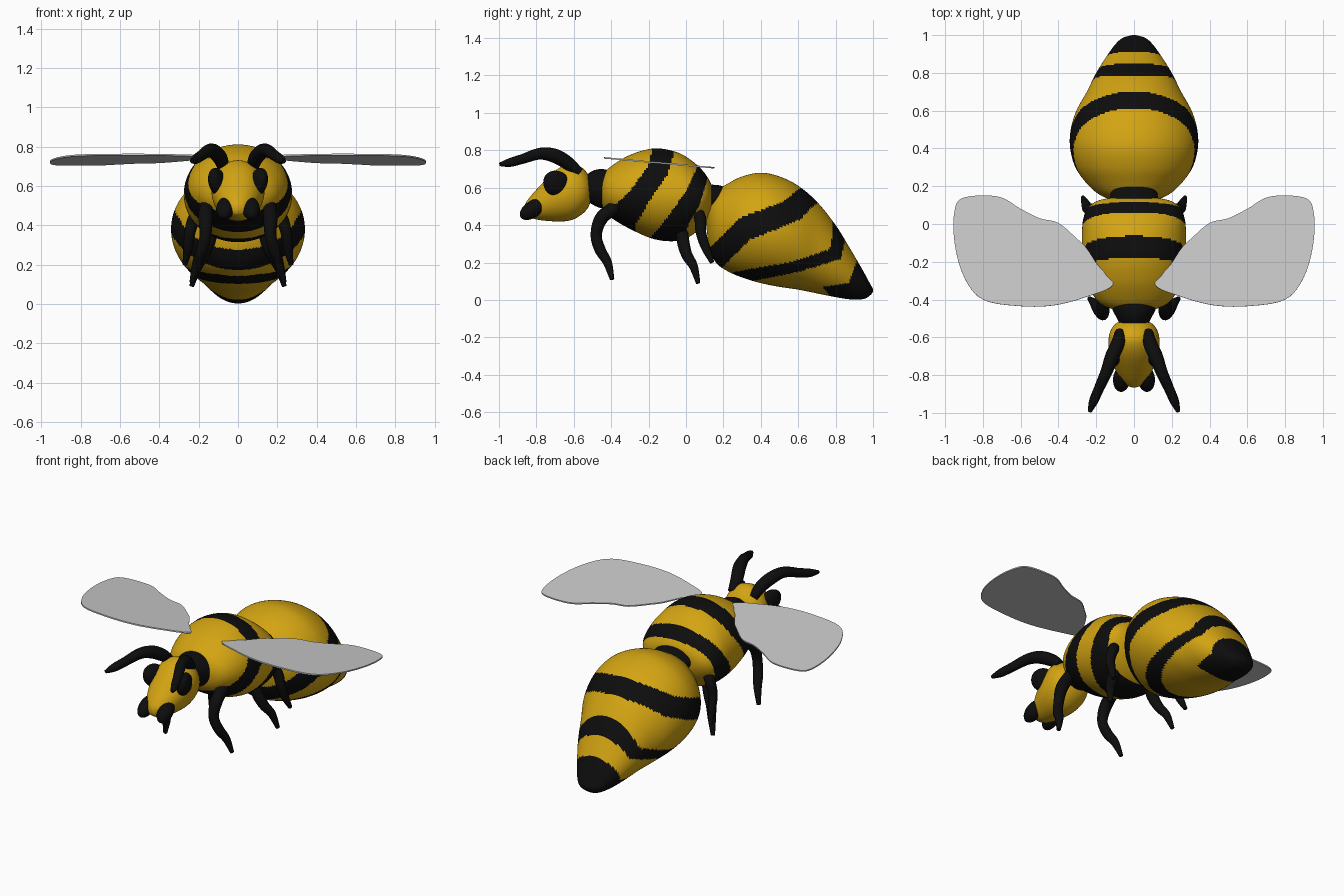
import bpy, bmesh, math
from mathutils import Vector, Euler

cube = bpy.data.objects.get("Cube")
if cube:
    bpy.data.objects.remove(cube)


def material(name, rgb):
    m = bpy.data.materials.new(name)
    m.use_nodes = True
    m.diffuse_color = (*rgb, 1)
    bsdf = m.node_tree.nodes["Principled BSDF"]
    bsdf.inputs["Base Color"].default_value = (*rgb, 1)
    bsdf.inputs["Roughness"].default_value = 0.7
    return m


YELLOW = material("honey yellow", (0.65, 0.37, 0.006))
BLACK = material("soft black", (0.004, 0.004, 0.004))
GREY = material("wing grey", (0.6, 0.6, 0.6))


def spline(points, steps, closed=False):
    """Smooth list of points running through the given ones."""
    pts = [Vector(p) for p in points]
    n = len(pts)
    pick = (lambda i: pts[i % n]) if closed else (lambda i: pts[max(0, min(n - 1, i))])
    out = []
    for i in range(n if closed else n - 1):
        a, b, c, d = (pick(i + k) for k in (-1, 0, 1, 2))
        for s in range(steps):
            t = s / steps
            out.append(0.5 * (2 * b + (c - a) * t + (2 * a - 5 * b + 4 * c - d) * t * t
                              + (3 * b - a - 3 * c + d) * t ** 3))
    return out if closed else out + [pts[-1]]


def inside(y, z, poly):
    hit = False
    for (y1, z1), (y2, z2) in zip(poly, poly[1:] + poly[:1]):
        if (z1 > z) != (z2 > z) and y < y1 + (z - z1) * (y2 - y1) / (z2 - z1):
            hit = not hit
    return hit


def finish(bm, name, mats):
    mesh = bpy.data.meshes.new(name)
    bm.to_mesh(mesh)
    bm.free()
    for m in mats:
        mesh.materials.append(m)
    ob = bpy.data.objects.new(name, mesh)
    bpy.context.collection.objects.link(ob)
    return ob


def loft(name, stations, mats, steps=6, sides=48, stripes=()):
    """Oval rings along y from (y, top, bottom, half width); stripes are side-on outlines."""
    bm = bmesh.new()
    rings = []
    for y, top, bottom, half in spline(stations, steps):
        mid, tall = (top + bottom) / 2, max(0.002, (top - bottom) / 2)
        angles = [math.tau * i / sides for i in range(sides)]
        rings.append([bm.verts.new((max(0.002, half) * math.cos(a), y, mid + tall * math.sin(a)))
                      for a in angles])
    for r, q in zip(rings, rings[1:]):
        for i in range(sides):
            j = (i + 1) % sides
            bm.faces.new((r[i], r[j], q[j], q[i]))
    bm.faces.new(rings[0])
    bm.faces.new(rings[-1])
    bmesh.ops.recalc_face_normals(bm, faces=bm.faces)
    for f in bm.faces:
        f.smooth = True
        c = f.calc_center_median()
        f.material_index = int(any(inside(c.y, c.z, p) for p in stripes))
    return finish(bm, name, mats)


def limb(name, points, radii, side):
    """Tapered rounded tube through the points."""
    cu = bpy.data.curves.new(name, "CURVE")
    cu.dimensions = "3D"
    cu.bevel_depth = 1
    cu.bevel_resolution = 4
    cu.use_fill_caps = True
    sp = cu.splines.new("POLY")
    path = spline([(x * side, y, z, r) for (x, y, z), r in zip(points, radii)], 6)
    sp.points.add(len(path) - 1)
    for p, v in zip(sp.points, path):
        p.co = (v[0], v[1], v[2], 1)
        p.radius = v[3]
    sp.use_smooth = True
    cu.materials.append(BLACK)
    ob = bpy.data.objects.new(name, cu)
    bpy.context.collection.objects.link(ob)
    bpy.ops.object.select_all(action="DESELECT")
    ob.select_set(True)
    bpy.context.view_layer.objects.active = ob
    bpy.ops.object.convert(target="MESH")


def ellipsoid(name, centre, size, turn, side):
    bm = bmesh.new()
    bmesh.ops.create_uvsphere(bm, u_segments=28, v_segments=16, radius=1)
    for f in bm.faces:
        f.smooth = True
    ob = finish(bm, name, [BLACK])
    ob.location = (centre[0] * side, centre[1], centre[2])
    ob.scale = size
    ob.rotation_euler = Euler((turn[0], turn[1] * side, turn[2] * side))


# Abdomen with two slanting bands and a dark tail
abdomen = [(.11, .47, .38, .02), (.125, .53, .28, .11), (.16, .58, .2, .19), (.22, .62, .155, .255),
           (.3, .66, .12, .31), (.4, .68, .09, .338), (.5, .66, .07, .335), (.6, .61, .055, .305),
           (.7, .525, .035, .25), (.8, .4, .015, .2), (.88, .27, .003, .15), (.95, .15, .005, .1),
           (.985, .085, .025, .06), (1, .06, .045, .01)]
upper_band = [(.05, .2), (.12, .27), (.29, .44), (.53, .53), (.61, .6), (.63, .7), (.74, .7),
              (.7, .52), (.61, .43), (.34, .32), (.19, .17), (.14, .05)]
lower_band = [(.2, .11), (.26, .15), (.55, .2), (.77, .27), (.785, .35), (.79, .5), (.87, .5),
              (.85, .32), (.83, .22), (.6, .15), (.35, .1), (.3, .05)]
tail = [(.78, -.1), (.78, .01), (.73, .07), (.87, .09), (.91, .2), (.93, .4), (1.1, .4), (1.1, -.1)]
loft("abdomen", abdomen, [YELLOW, BLACK], 12, 144, (upper_band, lower_band, tail))

# Thorax with two slanting bands
thorax = [(-.46, .64, .54, .04), (-.445, .67, .49, .13), (-.4, .715, .44, .2), (-.3, .775, .38, .25),
          (-.17, .81, .325, .272), (-.05, .79, .315, .275), (.03, .745, .345, .268),
          (.09, .69, .4, .24), (.13, .63, .47, .17), (.145, .58, .53, .03)]
front_band = [(-.18, .9), (-.18, .8), (-.2, .72), (-.3, .58), (-.42, .47), (-.45, .35),
              (-.28, .3), (-.27, .4), (-.2, .52), (-.1, .67), (-.06, .8), (-.06, .9)]
rear_band = [(.06, .8), (.055, .7), (0, .58), (-.1, .44), (-.19, .33), (-.17, .25),
             (0, .25), (.01, .4), (.07, .5), (.115, .65), (.13, .8)]
loft("thorax", thorax, [YELLOW, BLACK], 12, 144, (front_band, rear_band))

# Head and the dark joints
head = [(-.865, .5, .47, .01), (-.85, .53, .45, .045), (-.8, .59, .43, .085), (-.7, .69, .42, .125),
        (-.62, .73, .425, .135), (-.56, .71, .455, .122), (-.52, .665, .5, .085), (-.505, .61, .56, .02)]
loft("head", head, [YELLOW])
loft("neck", [(-.54, .66, .54, .07), (-.5, .69, .51, .09), (-.45, .7, .49, .115), (-.4, .69, .5, .12)], [BLACK])
loft("waist", [(.06, .66, .48, .15), (.13, .62, .48, .13), (.19, .61, .46, .115), (.24, .58, .44, .08)], [BLACK])


# Wing: thin sloping blade cut from one outline
def wing(name, side):
    outline = [(.11, -.32), (.25, -.385), (.42, -.43), (.6, -.435), (.8, -.4), (.9, -.28), (.95, -.1),
               (.95, .07), (.9, .14), (.72, .145), (.6, .08), (.5, .03), (.4, .005), (.3, -.08),
               (.25, -.13), (.19, -.22)]
    bm = bmesh.new()
    verts = [bm.verts.new((p.x * side, p.y, .72 - .09 * p.y)) for p in spline(outline, 5, True)]
    bm.faces.new(verts if side > 0 else verts[::-1])
    ob = finish(bm, name, [GREY])
    mod = ob.modifiers.new("thickness", "SOLIDIFY")
    mod.thickness = .008
    mod.offset = 0


# Paired parts
for label, s in (("left", 1), ("right", -1)):
    wing(label + "_wing", s)
    ellipsoid(label + "_eye", (.105, -.69, .62), (.042, .08, .068), (-.6, .15, .3), s)
    ellipsoid(label + "_mandible", (.065, -.82, .485), (.046, .078, .045), (.6, 0, .1), s)
    limb(label + "_antenna",
         [(.075, -.57, .68), (.085, -.63, .73), (.115, -.7, .77), (.145, -.78, .782), (.185, -.87, .755),
          (.215, -.94, .735), (.235, -.995, .725)],
         [.025, .036, .038, .032, .027, .024, .01], s)
    limb(label + "_front_leg",
         [(.16, -.37, .5), (.165, -.45, .44), (.165, -.48, .35), (.185, -.46, .27),
          (.21, -.42, .2), (.235, -.395, .11)],
         [.035, .036, .03, .03, .024, .012], s)
    limb(label + "_middle_leg",
         [(.13, -.02, .38), (.15, -.015, .31), (.18, .005, .24), (.21, .04, .18), (.235, .065, .09)],
         [.03, .034, .03, .024, .012], s)
    limb(label + "_hind_leg",
         [(.17, .04, .5), (.22, .075, .44), (.245, .08, .36), (.255, .105, .28), (.27, .14, .2)],
         [.03, .032, .028, .024, .012], s)
